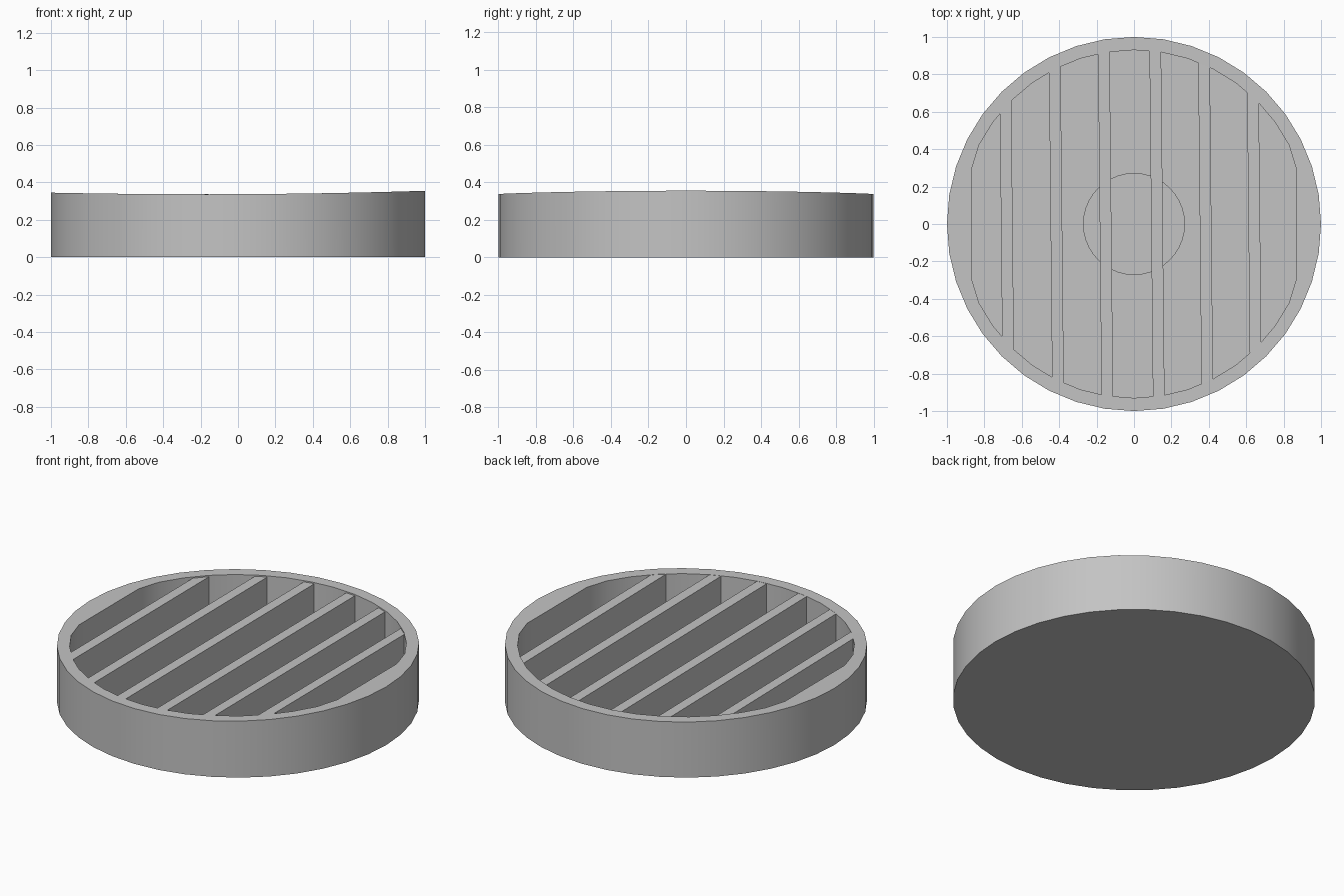
import bpy, bmesh, math

if "Cube" in bpy.data.objects:
    bpy.data.objects.remove(bpy.data.objects["Cube"])

SIDES = 40
FLOOR = 0.08

grey = bpy.data.materials.new("light_grey")
grey.diffuse_color = (0.55, 0.55, 0.55, 1)
grey.use_nodes = True
grey.node_tree.nodes["Principled BSDF"].inputs["Base Color"].default_value = grey.diffuse_color


def finish(name, bm):
    bmesh.ops.recalc_face_normals(bm, faces=bm.faces)
    mesh = bpy.data.meshes.new(name)
    bm.to_mesh(mesh)
    bm.free()
    mesh.materials.append(grey)
    obj = bpy.data.objects.new(name, mesh)
    bpy.context.collection.objects.link(obj)
    bpy.ops.object.select_all(action='DESELECT')
    obj.select_set(True)
    bpy.context.view_layer.objects.active = obj
    bpy.ops.object.shade_smooth_by_angle(angle=math.radians(30))
    return obj


def rim_height(x):
    # the rim rises a little towards both sides, more on the right
    return 0.337 + 0.005 * x + 0.013 * x * x


def loop(bm, radius, height, flat=1.0):
    verts = []
    for i in range(SIDES):
        a = 2 * math.pi * i / SIDES
        x = max(-flat, min(flat, radius * math.cos(a)))
        z = rim_height(x) if height is None else height
        verts.append(bm.verts.new((x, radius * math.sin(a), z)))
    return verts


# Round tray: outer wall, sloping rim, inner wall with two flats, floor, shallow centre well
bm = bmesh.new()
loops = [loop(bm, 1, 0), loop(bm, 1, None), loop(bm, 0.93, None, 0.87),
         loop(bm, 0.93, FLOOR, 0.87), loop(bm, 0.27, FLOOR), loop(bm, 0.27, FLOOR - 0.03)]
for a, b in zip(loops, loops[1:]):
    for i in range(SIDES):
        j = (i + 1) % SIDES
        bm.faces.new((a[i], a[j], b[j], b[i]))
bm.faces.new(loops[0])
bm.faces.new(loops[-1])
finish("tray", bm)

# Six slightly skewed slats, ends let into the inner wall
for n, cx in enumerate((-0.68, -0.415, -0.152, 0.123, 0.383, 0.643)):
    bm = bmesh.new()
    low, high = [], []
    for side, end in ((-1, -1), (1, -1), (1, 1), (-1, 1)):
        x = cx + side * 0.031
        y = end * math.sqrt(0.94 ** 2 - x * x)
        x -= 0.01 * y
        top = rim_height(x) - (0.001 if end < 0 else 0.008)
        low.append(bm.verts.new((x, y, FLOOR - 0.01)))
        high.append(bm.verts.new((x, y, top)))
    bm.faces.new(low)
    bm.faces.new(high)
    for i in range(4):
        j = (i + 1) % 4
        bm.faces.new((low[i], low[j], high[j], high[i]))
    finish(f"slat_{n + 1}", bm)
